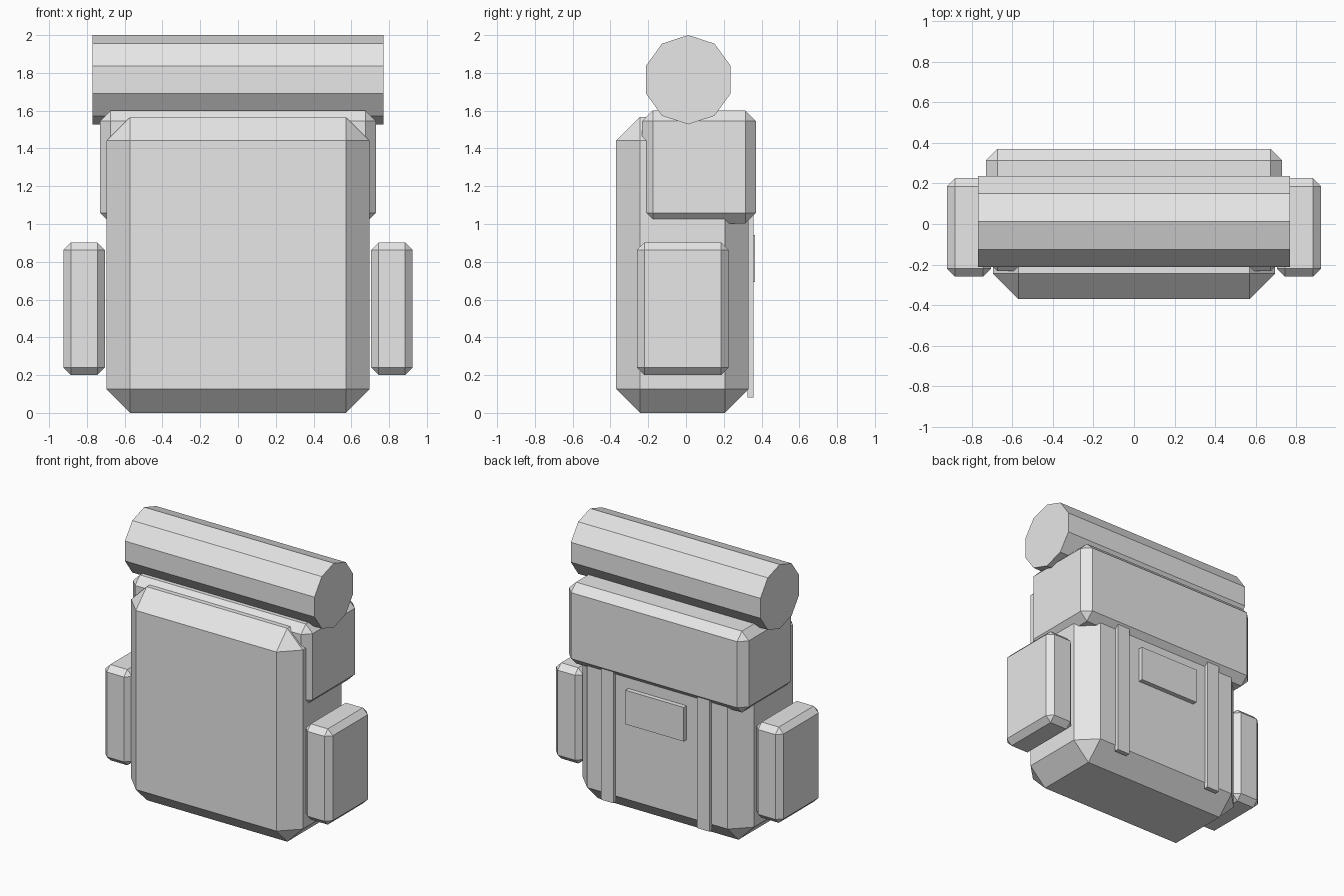
import bpy
import math

if "Cube" in bpy.data.objects:
    bpy.data.objects.remove(bpy.data.objects["Cube"])

# Single plain fabric colour
fabric = bpy.data.materials.new("light_grey_fabric")
fabric.diffuse_color = (0.8, 0.8, 0.8, 1.0)
fabric.use_nodes = True
fabric.node_tree.nodes["Principled BSDF"].inputs["Base Color"].default_value = fabric.diffuse_color


def box(name, x, y, z, bevel=0.0):
    """Box from (min, max) ranges, with optional single-segment chamfer."""
    ranges = (x, y, z)
    bpy.ops.mesh.primitive_cube_add(size=1, location=[(a + b) / 2 for a, b in ranges])
    ob = bpy.context.object
    ob.name = name
    ob.scale = [b - a for a, b in ranges]
    bpy.ops.object.transform_apply(location=False, rotation=False, scale=True)
    ob.data.materials.append(fabric)
    if bevel:
        mod = ob.modifiers.new("chamfer", 'BEVEL')
        mod.width = bevel
        mod.segments = 1
        mod.limit_method = 'NONE'
    return ob


# Main bag and the lid pouch over its top
box("main_bag", (-0.697, 0.697), (-0.37, 0.332), (0.0, 1.567), 0.126)
box("lid_pouch", (-0.73, 0.73), (-0.232, 0.37), (1.003, 1.6), 0.056)

# Side pockets and straps, mirrored left and right
for side, s in (("left", -1), ("right", 1)):
    px = sorted((s * 0.705, s * 0.924))
    box(side + "_side_pocket", px, (-0.26, 0.226), (0.2, 0.903), 0.04)
    sx = sorted((s * 0.34, s * 0.44))
    box(side + "_strap", sx, (0.325, 0.358), (0.082, 1.1))

# Flat patch between the straps
box("patch", (-0.237, 0.237), (0.325, 0.366), (0.693, 0.943))

# Ten-sided bedroll lying across the top
bpy.ops.mesh.primitive_cylinder_add(
    vertices=10, radius=0.236, depth=1.54,
    location=(0, 0.012, 1.764), rotation=(0, math.pi / 2, 0))
roll = bpy.context.object
roll.name = "bedroll"
bpy.ops.object.transform_apply(location=False, rotation=True, scale=True)
# Put a corner at the very top
top = max(roll.data.vertices, key=lambda v: v.co.z).co
roll.rotation_euler.x = math.atan2(top.y, top.z)
bpy.ops.object.transform_apply(location=False, rotation=True, scale=False)
roll.data.materials.append(fabric)
